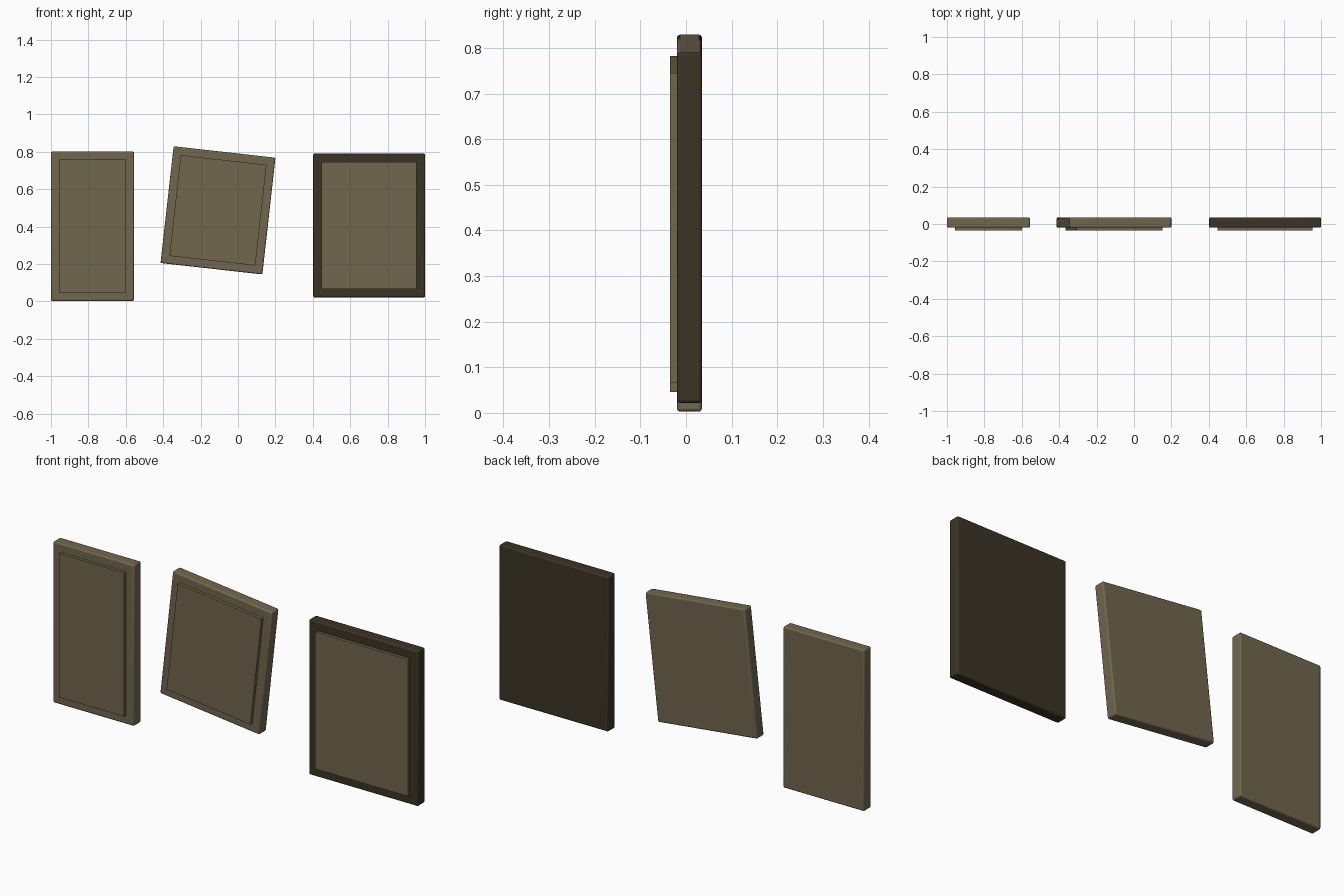
import bpy
from math import radians

cube = bpy.data.objects.get("Cube")
if cube:
    bpy.data.objects.remove(cube, do_unlink=True)


def material(name, rgb):
    mat = bpy.data.materials.new(name)
    mat.use_nodes = True
    mat.diffuse_color = (*rgb, 1)
    mat.node_tree.nodes["Principled BSDF"].inputs["Base Color"].default_value = (*rgb, 1)
    return mat


tan = material("tan wood", (0.165, 0.135, 0.075))
dark = material("dark wood", (0.044, 0.034, 0.017))


def slab(name, x, z, width, height, y_front, y_back, tilt, mat, bevel=0):
    """Upright board between two depths, turned about the y axis."""
    bpy.ops.mesh.primitive_cube_add(size=1, location=(x, (y_front + y_back) / 2, z))
    obj = bpy.context.object
    obj.name = name
    obj.scale = (width, y_back - y_front, height)
    bpy.ops.object.transform_apply(location=False, rotation=False, scale=True)
    obj.rotation_euler.y = radians(tilt)
    obj.data.materials.append(mat)
    if bevel:
        mod = obj.modifiers.new("rounded edges", "BEVEL")
        mod.width = bevel
        mod.segments = 3
        bpy.ops.object.shade_smooth_by_angle(angle=radians(35))
    return obj


def picture(name, x, z, width, height, border, tilt, frame_mat):
    """Rounded backing frame with a raised panel on its front."""
    slab(name + "_frame", x, z, width, height, -0.02, 0.035, tilt, frame_mat, 0.007)
    slab(name + "_panel", x, z, width - 2 * border, height - 2 * border,
         -0.035, -0.015, tilt, tan)


# Tall, tilted and dark-framed pictures, in a row
picture("tall_picture", -0.778, 0.402, 0.444, 0.798, 0.043, 0, tan)
picture("tilted_picture", -0.107, 0.487, 0.548, 0.628, 0.043, 6.4, tan)
picture("dark_picture", 0.701, 0.406, 0.598, 0.768, 0.045, 0, dark)
